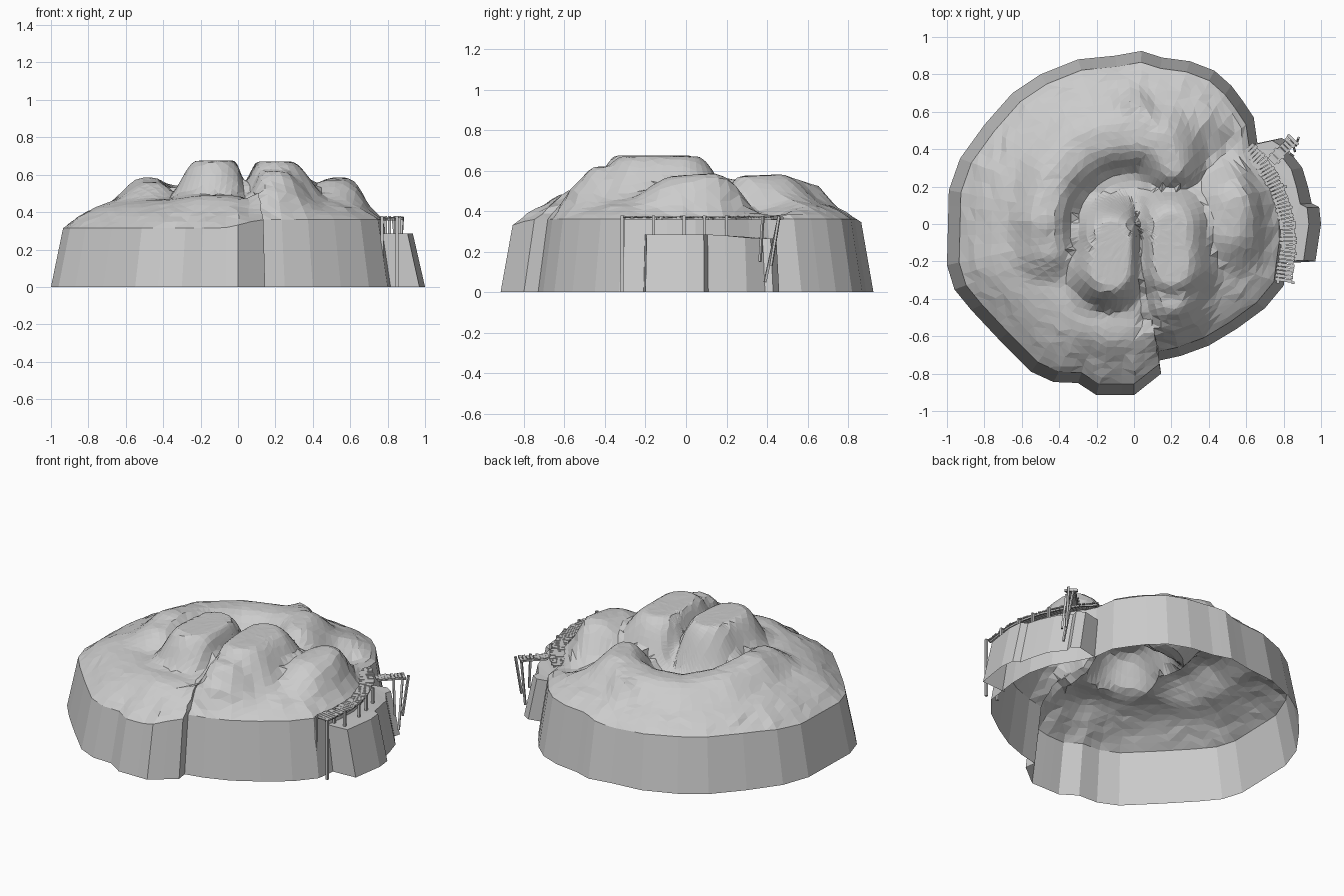
import bpy, bmesh, math, random
from mathutils import Vector

random.seed(4)
cube = bpy.data.objects.get("Cube")
if cube:
    bpy.data.objects.remove(cube)


def material(name, rgb):
    m = bpy.data.materials.new(name)
    m.use_nodes = True
    m.diffuse_color = (*rgb, 1)
    m.node_tree.nodes["Principled BSDF"].inputs["Base Color"].default_value = (*rgb, 1)
    return m


GREY = material("stone grey", (0.6, 0.6, 0.6))


def finish(bm, name):
    mesh = bpy.data.meshes.new(name)
    bm.normal_update()
    bm.to_mesh(mesh)
    bm.free()
    mesh.materials.append(GREY)
    obj = bpy.data.objects.new(name, mesh)
    bpy.context.collection.objects.link(obj)


def smooth(a, b, v):
    f = min(1, max(0, (v - a) / (b - a)))
    return f * f * (3 - 2 * f)


# Foot of the cliff, anticlockwise
OUTLINE = [(-1, -.22), (-.96, -.35), (-.87, -.46), (-.72, -.62), (-.55, -.79), (-.43, -.845),
           (-.3, -.85), (-.2, -.915), (0, -.915), (.145, -.8), (.135, -.73), (.25, -.705),
           (.4, -.65), (.55, -.56), (.7, -.45), (.8, -.33), (.83, -.1), (.83, .05),
           (.79, .2), (.71, .33), (.66, .43), (.64, .57), (.58, .66), (.52, .74), (.43, .82),
           (.3, .87), (.15, .89), (.04, .925), (-.1, .9), (-.3, .88), (-.5, .8), (-.65, .7),
           (-.8, .53), (-.93, .35), (-.99, .18)]


def resample(points, step, closed=True):
    pts = [Vector(p) for p in points]
    out = []
    for a, b in zip(pts, pts[1:] + (pts[:1] if closed else [])):
        n = max(1, round((b - a).length / step))
        out += [a.lerp(b, i / n) for i in range(n)]
    return out if closed else out + [pts[-1]]


def near_segments(p, path):
    """For each piece of a path: distance, and the height carried along it."""
    for a, b in zip(path, path[1:]):
        a2, ab = Vector(a[:2]), Vector(b[:2]) - Vector(a[:2])
        f = min(1, max(0, (p - a2).dot(ab) / ab.length_squared))
        yield (p - a2 - ab * f).length, a[2] + (b[2] - a[2]) * f


# Hills, shoulders and ridges: crest line, flat radius, foot radius
HILLS = [
    ([(-.13, -.25, .675), (-.12, -.08, .675)], .09, .26),
    ([(-.13, -.3, .56), (-.12, -.48, .49)], .08, .26),
    ([(.2, -.23, .67), (.2, -.03, .67)], .08, .3),
    ([(.19, -.25, .67), (.2, -.4, .62), (.21, -.5, .54), (.22, -.56, .47)], .04, .24),
    ([(.52, -.02, .575), (.54, .11, .585)], .03, .28),
    ([(-.46, -.12, .56), (-.48, .02, .585), (-.43, .25, .555), (-.28, .43, .53),
      (-.05, .49, .54), (.15, .45, .58), (.21, .31, .575)], .03, .22),
    ([(.18, .45, .575), (.08, .53, .56), (-.01, .62, .53), (-.11, .72, .42)], .02, .13),
]
VALLEY = [(-.31, -.05, 0), (-.26, .12, 0), (-.1, .22, 0), (.08, .22, 0), (.36, .28, 0), (.5, .42, 0)]
CLEFT = [(.03, .1, 0), (.045, -.15, 0), (.07, -.52, 0)]


def rim_height(p):
    return .315 + .045 * smooth(-.1, .15, p.x) + .02 * smooth(.1, .5, p.y) * smooth(.3, -.5, p.x)


def height(p, t):
    rim = rim_height(p)
    f = min(1, (1 - t) / .4)
    base = rim + (.47 - rim) * (1 - (1 - f) ** 2)
    fade = smooth(1, .8, t)
    base -= .07 * fade * smooth(.17, .02, min(near_segments(p, VALLEY))[0])
    z = base
    for path, flat, foot in HILLS:
        for d, top in near_segments(p, path):
            z = max(z, base + (top - base) * fade * smooth(foot, flat, d))
    return z - .05 * fade * smooth(.06, 0, min(near_segments(p, CLEFT))[0])


ring = resample(OUTLINE, .075)
count = len(ring)
INSET = .935

# Hilly ground on top
bm = bmesh.new()
rings = 22
rows = []
for k in range(rings):
    t = 1 - k / rings
    row = []
    for q in ring:
        p = q * (INSET * t)
        wobble = .009 * t if k else 0
        p = p + Vector((random.uniform(-wobble, wobble), random.uniform(-wobble, wobble)))
        row.append(bm.verts.new((p.x, p.y, height(p, t) + random.uniform(-wobble, wobble) / 4)))
    rows.append(row)
centre = bm.verts.new((0, 0, height(Vector((0, 0)), 0)))
for lower, upper in zip(rows, rows[1:]):
    for i in range(count):
        j = (i + 1) % count
        a, b, c, d = lower[i], lower[j], upper[j], upper[i]
        # Split each cell along its flatter diagonal
        if abs(a.co.z - c.co.z) > abs(b.co.z - d.co.z):
            a, b, c, d = b, c, d, a
        bm.faces.new((a, b, c))
        bm.faces.new((a, c, d))
for i in range(count):
    bm.faces.new((rows[-1][i], rows[-1][(i + 1) % count], centre))
finish(bm, "hill_terrain")

# Sloping cliff, open underneath
bm = bmesh.new()
foot = [bm.verts.new((p.x, p.y, 0)) for p in ring]
brow = [bm.verts.new((p.x * INSET, p.y * INSET, rim_height(p * INSET))) for p in ring]
for i in range(count):
    j = (i + 1) % count
    bm.faces.new((foot[i], foot[j], brow[j], brow[i]))
finish(bm, "cliff_wall")

# Low rock ledge beside the cliff
LEDGE = [(.8, -.21), (.97, -.2), (1, 0), (.99, .09), (.95, .11), (.93, .2), (.9, .3), (.83, .39),
         (.84, .43), (.79, .46), (.65, .43)]
bm = bmesh.new()
low = [bm.verts.new((x, y, 0)) for x, y in LEDGE]
high = [bm.verts.new((x * .935, y * .97, .285 - .02 * smooth(.1, .4, y))) for x, y in LEDGE]
for i in range(len(LEDGE) - 1):
    bm.faces.new((low[i], low[i + 1], high[i + 1], high[i]))
bmesh.ops.triangulate(bm, faces=[bm.faces.new(high)])
finish(bm, "rock_ledge")


def add_bar(bm, a, b, width, depth):
    """Square bar from a to b."""
    a, b = Vector(a), Vector(b)
    made = bmesh.ops.create_cube(bm, size=1)["verts"]
    turn = (b - a).to_track_quat("X", "Z")
    for v in made:
        size = Vector((v.co.x * (b - a).length, v.co.y * width, v.co.z * depth))
        v.co = turn @ size + (a + b) / 2


# Plank walkways: a curved deck and a short lookout spur
DECK_Z = .37
DECKS = {"walkway": ([(.61, .4), (.68, .33), (.74, .23), (.79, .12), (.82, 0), (.825, -.12), (.8, -.3)], .085),
         "lookout": ([(.74, .34), (.79, .39), (.85, .45)], .06)}
for name, (path, width) in DECKS.items():
    planks, beams = bmesh.new(), bmesh.new()
    pts = resample(path, .02, closed=False)
    for i, p in enumerate(pts):
        along = (pts[min(i + 1, len(pts) - 1)] - pts[max(i - 1, 0)]).normalized()
        across = Vector((-along.y, along.x)).to_3d()
        across.z = random.uniform(-.06, .06)
        mid = Vector((p.x, p.y, DECK_Z))
        half = width / 2 + random.uniform(-.006, .006)
        add_bar(planks, mid - across * half, mid + across * half, .017, .006)
        if i + 1 < len(pts):
            q = pts[i + 1]
            for side in (-1, 1):
                off = Vector((-along.y, along.x, 0)) * side * width * .36
                add_bar(beams, Vector((p.x, p.y, DECK_Z - .009)) + off,
                        Vector((q.x, q.y, DECK_Z - .009)) + off, .009, .01)
    finish(planks, name + "_planks")
    finish(beams, name + "_beams")

# Posts: tall pair at the end, short ones on the ledge, leaning props at the lookout
bm = bmesh.new()
for x, y, z in [(.77, -.31, 0), (.85, -.315, 0), (.865, -.16, .27), (.86, -.01, .27),
                (.84, .09, .27), (.81, .2, .26), (.79, -.16, .27)]:
    add_bar(bm, (x, y, z), (x, y, DECK_Z + .008), .014, .014)
for a, b in [((.88, .46, .375), (.865, .42, .13)), ((.84, .46, .375), (.86, .39, .05)),
             ((.83, .38, .375), (.85, .365, .15))]:
    add_bar(bm, a, b, .012, .012)
add_bar(bm, (.82, .475, .365), (.88, .425, .365), .014, .014)
finish(bm, "support_posts")
